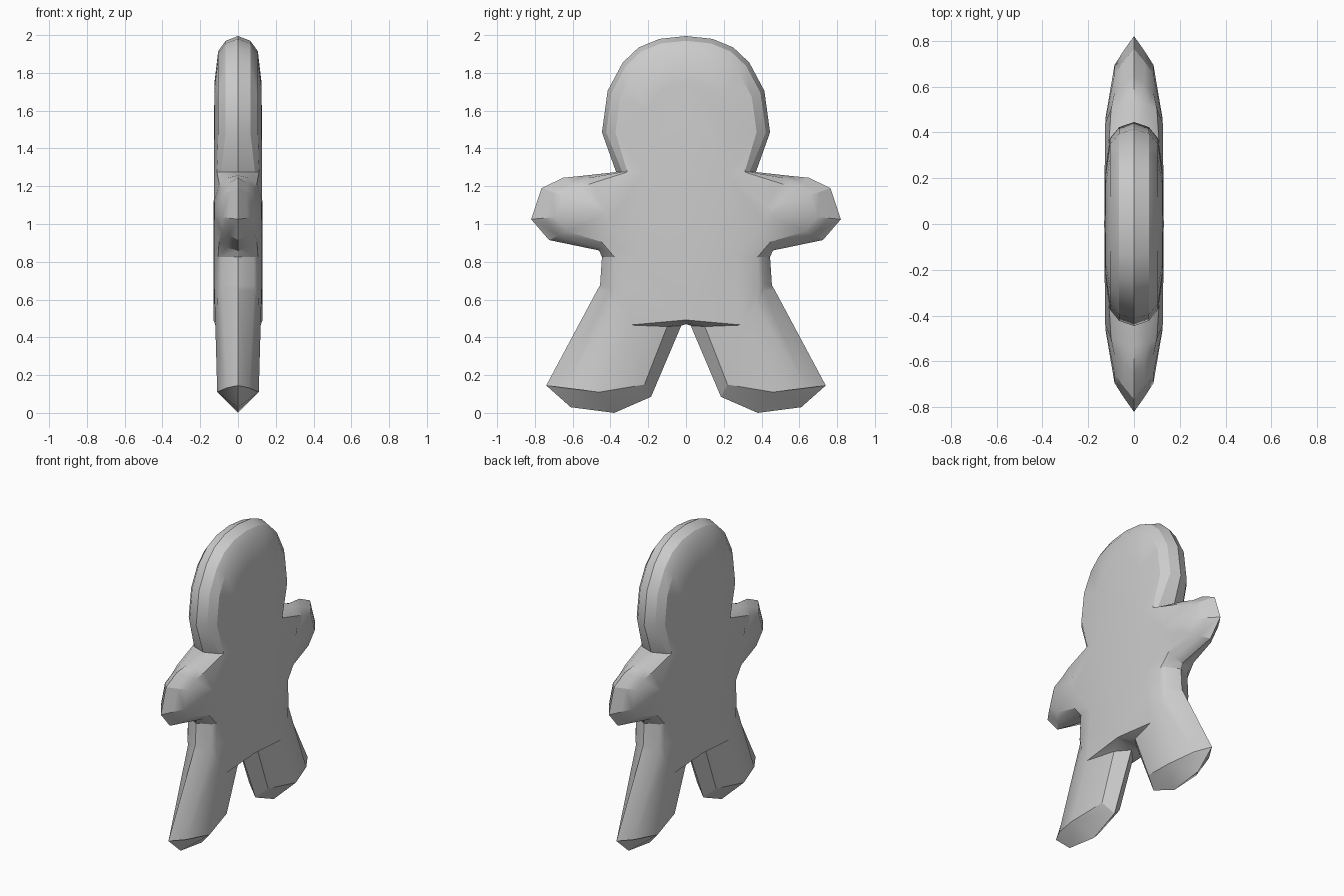
import bpy
import bmesh
import math
from mathutils import Vector

default_cube = bpy.data.objects.get("Cube")
if default_cube:
    bpy.data.objects.remove(default_cube, do_unlink=True)

# Single plain grey material
grey = bpy.data.materials.new("plain_grey")
grey.use_nodes = True
colour = (0.6, 0.6, 0.6, 1.0)
grey.diffuse_color = colour
for node in grey.node_tree.nodes:
    if node.type == 'BSDF_PRINCIPLED':
        node.inputs["Base Color"].default_value = colour


def column(rim, anchor, rings):
    """One strip of points from the rim at x = 0 up to the flat side.

    Each ring is (scale of the rim about the anchor, distance from the middle plane).
    """
    points = [Vector((0, rim[0], rim[1]))]
    for scale, x in rings:
        y = anchor[0] + (rim[0] - anchor[0]) * scale
        z = anchor[1] + (rim[1] - anchor[1]) * scale
        points.append(Vector((x, y, z)))
    return points


# Rounding of each section, from rim to flat side
head_rings = ((.95, .065), (.84, .105), (.5, .125))
neck_rings = ((.91, .09), (.84, .112), (.6, .128))
shoulder_rings = ((.93, .06), (.78, .1), (.3, .126))
hand_rings = ((.85, .045), (.7, .085), (.14, .125))
waist_rings = ((.91, .085), (.85, .106), (.6, .126))

# Head, from the crown down one side
columns = [column(p, (0, 1.5), head_rings) for p in
           ((0, 2), (.14, 1.985), (.25, 1.94), (.335, 1.86), (.415, 1.71), (.445, 1.49))]
columns.append(column((.37, 1.28), (0, 1.28), neck_rings))

# Arm and rounded hand
arm = (.4, 1.07)
columns.append(column((.53, 1.262), arm, shoulder_rings))
columns += [column(p, arm, hand_rings) for p in
            ((.65, 1.25), (.765, 1.195), (.82, 1.03), (.725, .92))]
columns.append(column((.46, .865), arm, shoulder_rings))

# Waist
columns += [column((y, z), (0, z), waist_rings) for y, z in ((.445, .83), (.455, .68))]

# Leg: top loop, foot loop and wedge sole
hip = [Vector(p) for p in ((0, .47, .655), (.085, .41, .65), (.108, .37, .57), (.12, .3, .47))]
inner_thigh = Vector((.075, .1, .462))
inner_rim = Vector((0, .025, .467))
columns.append(hip)
foot = [Vector(p) for p in
        ((0, .74, .15), (.06, .64, .137), (.11, .46, .115), (.07, .22, .155), (0, .185, .09))]
toe, heel = Vector((0, .61, .035)), Vector((0, .38, .005))

# Crotch overhang
belly_tip = Vector((.13, 0, .497))
crotch = Vector((0, 0, .475))

# Faces of one quarter of the figure
faces = []
for a, b in zip(columns, columns[1:]):
    for i in range(len(a) - 1):
        faces.append((a[i], a[i + 1], b[i + 1], b[i]))
faces.append([c[-1] for c in columns] + [belly_tip])
faces += [
    (hip[0], hip[1], foot[1], foot[0]),
    (hip[1], hip[2], hip[3], foot[2], foot[1]),
    (hip[3], inner_thigh, foot[3], foot[2]),
    (inner_thigh, inner_rim, foot[4], foot[3]),
    (foot[0], foot[1], foot[2], toe),
    (foot[2], heel, toe),
    (foot[2], foot[3], foot[4], heel),
    (belly_tip, hip[3], inner_thigh),
    (belly_tip, inner_thigh, inner_rim, crotch),
]

# Mirror the quarter to both sides and weld into one closed body
bm = bmesh.new()
for sx in (1, -1):
    for sy in (1, -1):
        for face in faces:
            bm.faces.new([bm.verts.new((p.x * sx, p.y * sy, p.z)) for p in face])
bmesh.ops.remove_doubles(bm, verts=bm.verts[:], dist=0.0005)
bmesh.ops.triangulate(bm, faces=[f for f in bm.faces if len(f.verts) > 4])
bmesh.ops.recalc_face_normals(bm, faces=bm.faces[:])

# Rest the feet exactly on the ground
lowest = min(v.co.z for v in bm.verts)
for v in bm.verts:
    v.co.z -= lowest

mesh = bpy.data.meshes.new("cookie_figure_body")
bm.to_mesh(mesh)
bm.free()
mesh.materials.append(grey)
body = bpy.data.objects.new("cookie_figure_body", mesh)
bpy.context.scene.collection.objects.link(body)

# Smooth shading with crisp creases at feet, neck and crotch
for obj in bpy.context.selected_objects:
    obj.select_set(False)
body.select_set(True)
bpy.context.view_layer.objects.active = body
bpy.ops.object.shade_smooth_by_angle(angle=math.radians(30))
